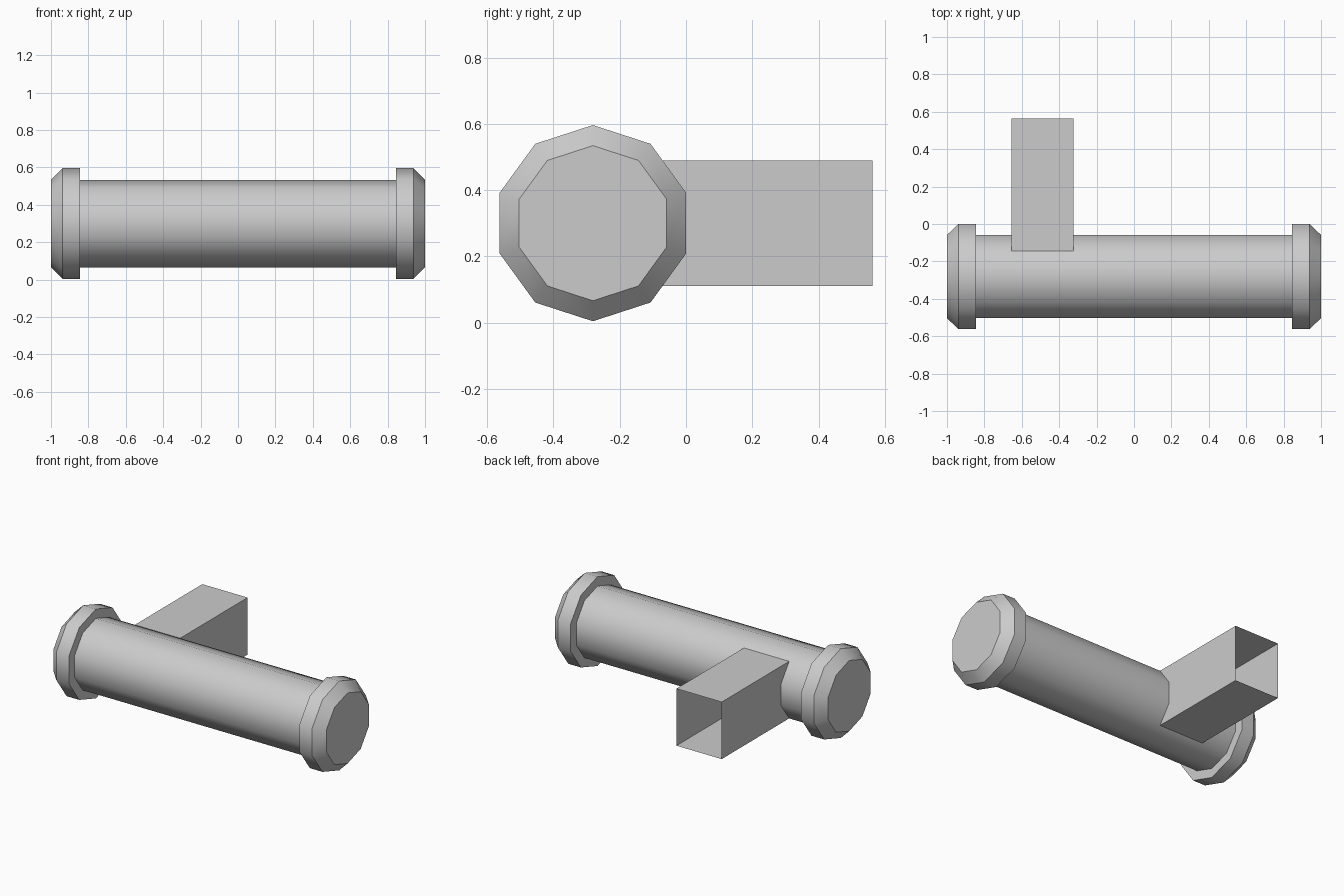
import bpy
import bmesh
import math

cube = bpy.data.objects.get("Cube")
if cube:
    bpy.data.objects.remove(cube)

grey = bpy.data.materials.new("light_grey")
grey.use_nodes = True
colour = (0.6, 0.6, 0.6, 1)
grey.diffuse_color = colour
grey.node_tree.nodes["Principled BSDF"].inputs["Base Color"].default_value = colour

SIDES = 10
AXIS_Y, AXIS_Z = -0.281, 0.3
INNER, OUTER = 0.234, 0.296


def finish(name, bm):
    bmesh.ops.recalc_face_normals(bm, faces=bm.faces)
    mesh = bpy.data.meshes.new(name)
    bm.to_mesh(mesh)
    bm.free()
    obj = bpy.data.objects.new(name, mesh)
    bpy.context.collection.objects.link(obj)
    mesh.materials.append(grey)
    bpy.ops.object.select_all(action='DESELECT')
    obj.select_set(True)
    bpy.context.view_layer.objects.active = obj
    bpy.ops.object.shade_smooth_by_angle(angle=math.radians(40))
    return obj


def turned(name, profile):
    """Ten-sided solid around the x axis from (x, radius) pairs."""
    bm = bmesh.new()
    rings = []
    for x, r in profile:
        angles = [math.tau * i / SIDES for i in range(SIDES)]
        rings.append([bm.verts.new((x, AXIS_Y + r * math.sin(a), AXIS_Z + r * math.cos(a)))
                      for a in angles])
    for a, b in zip(rings, rings[1:]):
        for i in range(SIDES):
            j = (i + 1) % SIDES
            bm.faces.new((a[i], a[j], b[j], b[i]))
    bm.faces.new(rings[0])
    bm.faces.new(rings[-1])
    return finish(name, bm)


# Main barrel and the two bevelled end caps
turned("barrel", [(-0.9, INNER), (0.9, INNER)])
for side, s in (("left", 1), ("right", -1)):
    turned(side + "_end_cap", [(s * 0.845, OUTER), (s * 0.938, OUTER), (s, INNER)])

# Square handle sleeve, open at the back
bm = bmesh.new()
bmesh.ops.create_cube(bm, size=1)
for v in bm.verts:
    v.co.x = -0.49 + v.co.x * 0.332
    v.co.y = 0.563 if v.co.y > 0 else AXIS_Y
    v.co.z = 0.3 + v.co.z * 0.378
back = [f for f in bm.faces if f.calc_center_median().y > 0.5]
bmesh.ops.delete(bm, geom=back, context='FACES_ONLY')
sleeve = finish("handle_sleeve", bm)
